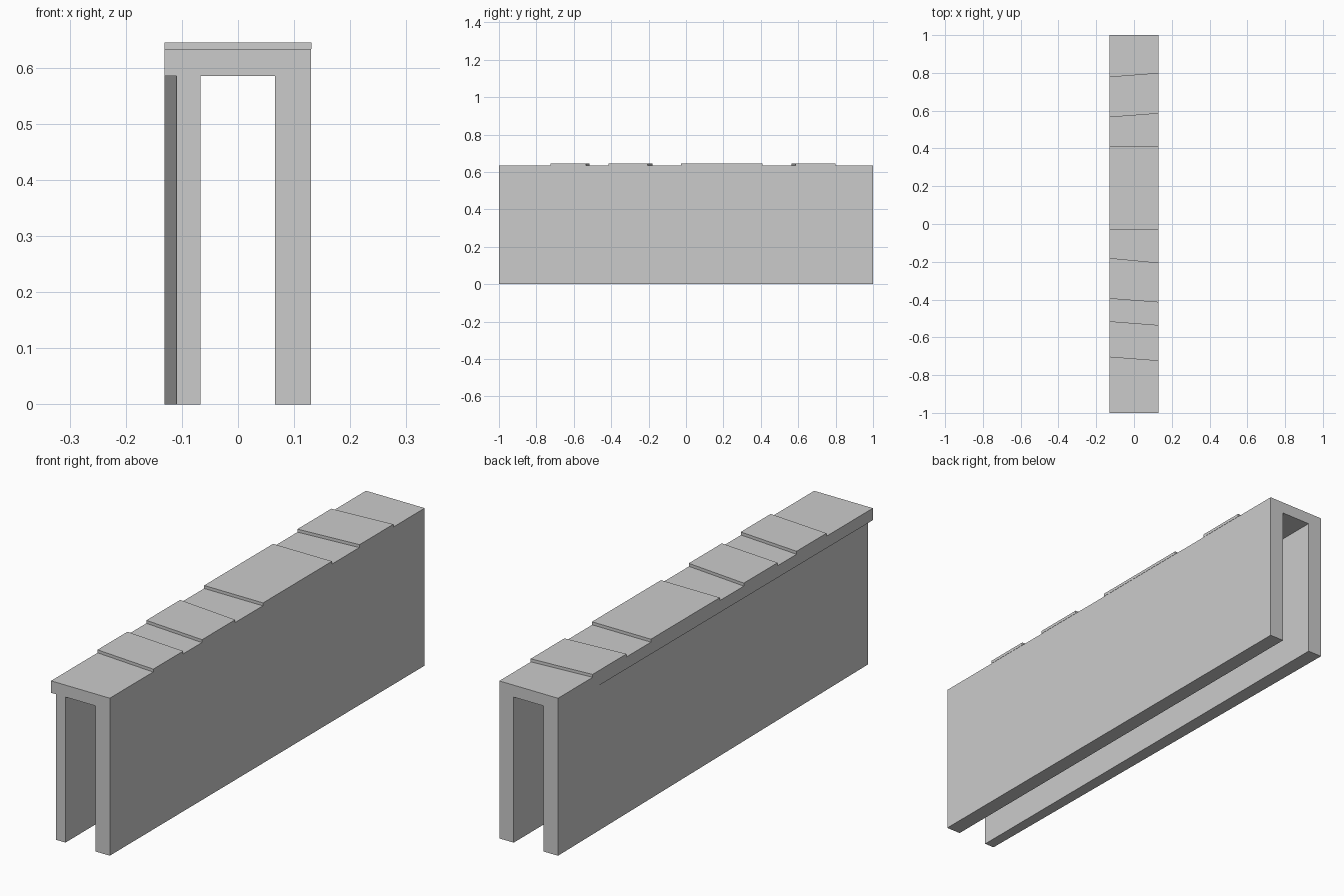
import bpy
import bmesh

if "Cube" in bpy.data.objects:
    bpy.data.objects.remove(bpy.data.objects["Cube"])

LEFT, RIGHT = -0.131, 0.130
BASE_TOP, SLAB_TOP = 0.633, 0.645
CEILING = 0.585


def loft(name, start, end):
    """Closed solid between two matching loops of 3D points."""
    bm = bmesh.new()
    a = [bm.verts.new(p) for p in start]
    b = [bm.verts.new(p) for p in end]
    bm.faces.new(a)
    bm.faces.new(b[::-1])
    for i in range(len(a)):
        j = (i + 1) % len(a)
        bm.faces.new((a[i], b[i], b[j], a[j]))
    bmesh.ops.remove_doubles(bm, verts=bm.verts[:], dist=1e-5)
    bmesh.ops.recalc_face_normals(bm, faces=bm.faces[:])
    mesh = bpy.data.meshes.new(name)
    bm.to_mesh(mesh)
    bm.free()
    obj = bpy.data.objects.new(name, mesh)
    bpy.context.collection.objects.link(obj)
    return obj


def wall_section(y, left_wall):
    """Upside-down U section; left_wall is the outer face of the left wall."""
    xz = [(left_wall, 0), (-0.067, 0), (-0.067, CEILING), (0.066, CEILING),
          (0.066, 0), (RIGHT, 0), (RIGHT, BASE_TOP), (LEFT, BASE_TOP),
          (LEFT, CEILING), (left_wall, CEILING)]
    return [(x, y, z) for x, z in xz]


# Double wall with cap; the left wall tapers so the cap overhangs at the front
loft("double_wall", wall_section(-1, -0.110), wall_section(1, LEFT))

# Raised cap slabs: front edge (left y, right y), back edge (left y, right y)
slabs = [
    ((-0.705, -0.725), (-0.515, -0.535)),
    ((-0.395, -0.415), (-0.180, -0.205)),
    ((-0.028, -0.028), (0.410, 0.410)),
    ((0.565, 0.585), (0.780, 0.800)),
]
for n, ((fl, fr), (bl, br)) in enumerate(slabs, 1):
    corners = [(LEFT, fl), (0.131, fr), (0.131, br), (LEFT, bl)]
    loft(f"cap_slab_{n}",
         [(x, y, BASE_TOP) for x, y in corners],
         [(x, y, SLAB_TOP) for x, y in corners])
